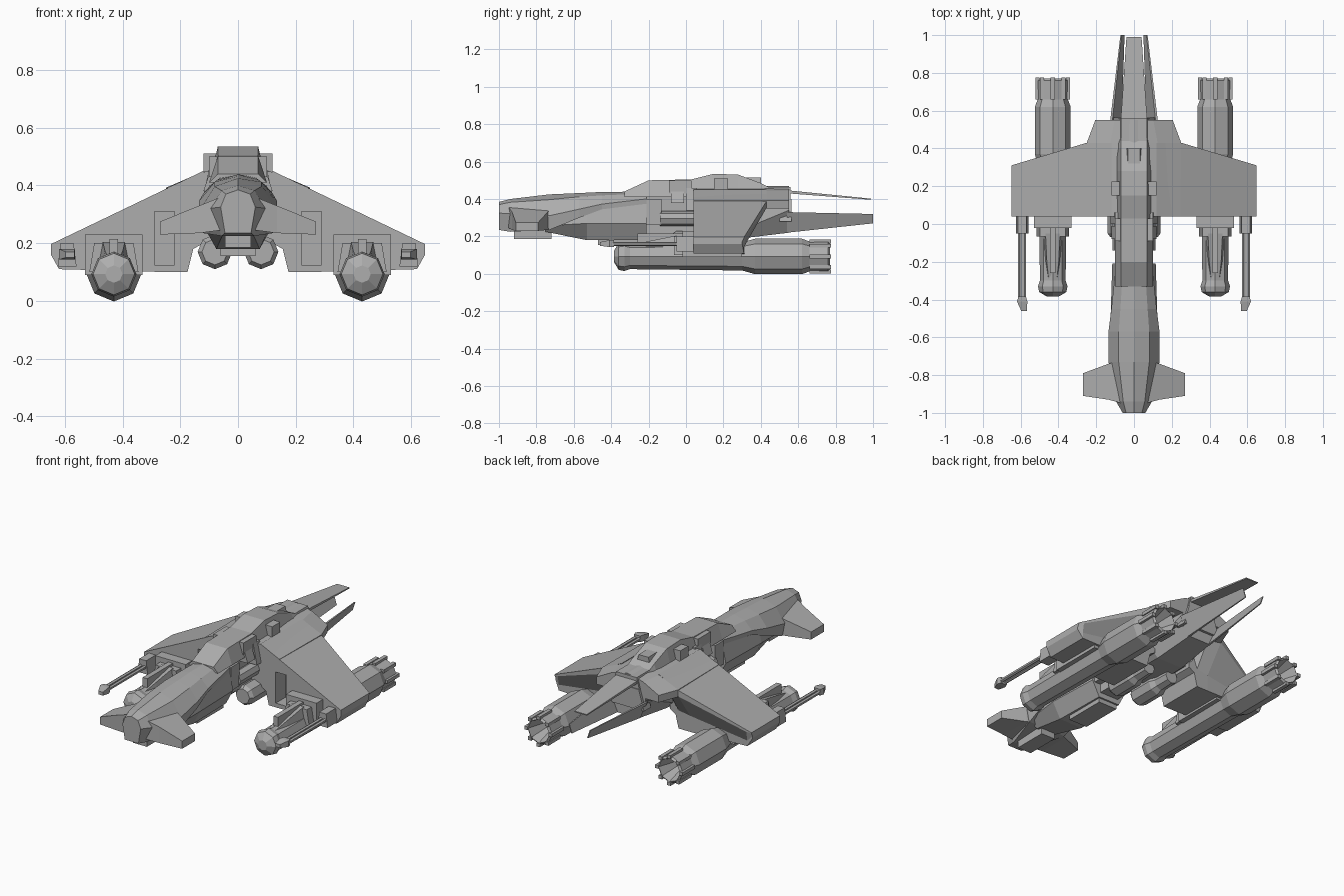
import bpy, bmesh, math

if "Cube" in bpy.data.objects:
    bpy.data.objects.remove(bpy.data.objects["Cube"], do_unlink=True)

grey = (.42, .42, .42, 1)
hull_grey = bpy.data.materials.new("hull_grey")
hull_grey.use_nodes = True
hull_grey.diffuse_color = grey
hull_grey.node_tree.nodes["Principled BSDF"].inputs["Base Color"].default_value = grey


def loft(name, rings, both=False):
    """Skin equal-length rings and cap the ends; both adds the copy on the other side."""
    bm = bmesh.new()
    for side in ((1, -1) if both else (1,)):
        loops = [[bm.verts.new((side * x, y, z)) for x, y, z in ring] for ring in rings]
        for near, far in zip(loops, loops[1:]):
            for i in range(len(near)):
                bm.faces.new((near[i - 1], near[i], far[i], far[i - 1]))
        bm.faces.new(loops[0])
        bm.faces.new(loops[-1])
    bmesh.ops.recalc_face_normals(bm, faces=bm.faces)
    mesh = bpy.data.meshes.new(name)
    bm.to_mesh(mesh)
    bm.free()
    mesh.materials.append(hull_grey)
    part = bpy.data.objects.new(name, mesh)
    bpy.context.collection.objects.link(part)
    return part


def rect(y, width, low, high, x=0, top=1):
    """Upright trapezoid at y; top is the width of its upper edge relative to the lower."""
    half = width / 2
    return [(x - half, y, low), (x + half, y, low),
            (x + half * top, y, high), (x - half * top, y, high)]


def box(name, width, front, back, low, high, x=0, top=1):
    """Straight block along y, mirrored when it stands off the centre line."""
    ends = [rect(y, width, low, high, x, top) for y in (front, back)]
    return loft(name, ends, both=x > 0)


def station(y, half, low, top, shoulder=.6, keel=.6, waist=.5, drop=.1):
    """Symmetric hull section: ridge, shoulder, waist and keel placed by proportion."""
    tall = top - low
    outline = [(half * shoulder, y, top - drop * tall),
               (half, y, low + waist * tall), (half * keel, y, low)]
    return [(0, y, top)] + outline + [(-x, y, z) for x, y, z in reversed(outline)]


def tube(name, x, z, profile, sides=8):
    """Faceted turned part along y from (y, radius) pairs, one on each side."""
    turns = [2 * math.pi * i / sides for i in range(sides)]
    loft(name, [[(x + r * math.sin(t), y, z - r * math.cos(t)) for t in turns]
                for y, r in profile], both=True)


# Nose: upper shell overhanging a narrower lower hull
loft("nose_shell", [
    station(y=-1, half=.06, low=.235, top=.385, shoulder=.7, keel=.75, waist=.6),
    station(y=-.94, half=.095, low=.225, top=.4, waist=.55),
    station(y=-.73, half=.135, low=.235, top=.425, keel=.9, waist=.4, drop=.15),
    station(y=-.57, half=.135, low=.3, top=.432, keel=.95, waist=.35, drop=.15),
    station(y=-.45, half=.12, low=.345, top=.438, keel=.95, waist=.3, drop=.2),
    station(y=-.21, half=.095, low=.375, top=.44, keel=1, waist=.4, drop=.15)])
loft("nose_lower_hull", [
    station(y=-.75, half=.11, low=.225, top=.33, shoulder=.9, keel=.5, waist=.3),
    station(y=-.53, half=.125, low=.18, top=.36, shoulder=.9),
    station(y=-.21, half=.115, low=.18, top=.4, shoulder=.8, waist=.4)])
box("chin_sensor", width=.09, front=-.92, back=-.72, low=.185, high=.25)
box("belly_fairing", width=.12, front=-.47, back=-.22, low=.155, high=.2)


# Canards taper outward from the nose
def side_rect(x, front, back, low, high):
    return [(x, front, low), (x, front, high), (x, back, high), (x, back, low)]


loft("canard", [side_rect(x=.06, front=-.95, back=-.72, low=.245, high=.36),
                side_rect(x=.135, front=-.93, back=-.74, low=.235, high=.33),
                side_rect(x=.27, front=-.91, back=-.79, low=.23, high=.275)], both=True)

# Neck between nose and centre body
box("neck_core", width=.12, front=-.25, back=.1, low=.21, high=.46)
box("neck_bulkhead", width=.2, front=-.21, back=-.13, low=.26, high=.4)
tube("neck_pipe", x=.075, z=.295, profile=[(-.14, .04), (.06, .04)])
box("neck_collar", width=.24, front=-.08, back=-.01, low=.38, high=.47, top=.75)
box("neck_clamp", x=.08, width=.04, front=-.09, back=.03, low=.43, high=.5)
box("neck_saddle", width=.25, front=0, back=.06, low=.34, high=.46, top=.8)

# Dorsal spine rising from the neck, with its hatch and side blocks
loft("dorsal_spine", [rect(y, width=.2, low=.41, high=high, top=.7) for y, high in (
    (-.33, .44), (-.2, .5), (.03, .505), (.15, .535), (.28, .53), (.4, .485), (.46, .455))])
box("spine_hatch", width=.08, front=.3, back=.4, low=.48, high=.515, top=.8)
box("spine_block", x=.09, width=.06, front=.15, back=.225, low=.44, high=.51)
box("rear_spine_frame", width=.17, front=.44, back=.56, low=.4, high=.465, top=.8)

# Shoulder deck and centre body
loft("shoulder_deck", [
    station(y=y, half=half, low=.35, top=.47, shoulder=.5, keel=1, waist=.35, drop=.2)
    for y, half in ((.04, .245), (.43, .25), (.55, .205))])
loft("centre_body", [
    station(y=.04, half=.15, low=.19, top=.42, shoulder=.9, waist=.2),
    station(y=.3, half=.14, low=.19, top=.42, shoulder=.9, waist=.2),
    station(y=.55, half=.12, low=.22, top=.42, shoulder=.9, waist=.6)])
tube("belly_thruster", x=.08, z=.17,
     profile=[(-.07, .045), (-.05, .06), (.1, .06), (.13, .045), (.22, .04)])


# Wings: deep sections whose top and rear edges fall away toward the tip
def wing_section(x, low, front=.04, heel=.32):
    top = .508 - .48 * x
    rear = min(.43, .505 - .3 * x)
    tall = top - low
    return [(x, front, top), (x, rear, top), (x, rear, top - tall / 8),
            (x, heel, low + tall / 3), (x, heel, low), (x, front, low)]


wing = loft("wings", [wing_section(x=.12, low=.2), wing_section(x=.155, low=.18),
                      wing_section(x=.175, low=.1), wing_section(x=.25, low=.1),
                      wing_section(x=.62, low=.11, heel=.31),
                      wing_section(x=.648, low=.16, heel=.3)], both=True)
cutter = box("bay_cutter", x=.255, width=.07, front=-.02, back=.13, low=.125, high=.31)
cutter.hide_render = True
cutter.hide_viewport = True
bay = wing.modifiers.new("bays", "BOOLEAN")
bay.operation, bay.object, bay.solver = "DIFFERENCE", cutter, "EXACT"

# Nacelles: long octagonal pods with ribbed, hollow nozzles
pod_x, pod_z = .43, .093
tube("nacelle", pod_x, pod_z, profile=[
    (-.385, .03), (-.36, .072), (-.33, .078), (-.3, .068), (.3, .075), (.37, .095),
    (.62, .095), (.66, .08), (.76, .082), (.77, .07), (.66, .035)])
for k in range(8):
    turn = math.pi / 4 * k
    rib_x, rib_z = pod_x + .08 * math.sin(turn), pod_z - .08 * math.cos(turn)
    box(f"nozzle_rib_{k}", x=rib_x, width=.022, front=.66, back=.775,
        low=rib_z - .01, high=rib_z + .01)

# Pylons and sloping fairings joining nacelles to wings
box("nacelle_pylon", x=pod_x, width=.2, front=-.02, back=.3, low=.09, high=.23)
box("pylon_front_block", x=pod_x, width=.17, front=-.065, back=.04, low=.1, high=.2, top=.8)
loft("nacelle_fairing", [rect(y=-.05, x=pod_x, width=.11, low=.12, high=.205, top=.7),
                         rect(y=-.2, x=pod_x, width=.09, low=.11, high=.175, top=.7),
                         rect(y=-.3, x=pod_x, width=.06, low=.11, high=.15, top=.7)], both=True)
box("fairing_rail", x=pod_x, width=.03, front=-.26, back=0, low=.15, high=.215)

# Wingtip cannons with twin barrels and a pointed muzzle
box("cannon_housing", x=.592, width=.065, front=-.05, back=.06, low=.12, high=.2, top=.7)
for name, barrel_x in (("inner_barrel", .58), ("outer_barrel", .605)):
    tube(name, x=barrel_x, z=.16, profile=[(-.42, .011), (-.04, .011)], sides=6)
loft("cannon_muzzle", [rect(y=-.46, x=.582, width=.03, low=.15, high=.17),
                       rect(y=-.41, x=.592, width=.055, low=.143, high=.18),
                       rect(y=-.385, x=.592, width=.04, low=.143, high=.18)], both=True)


# Tail: flat dorsal vane and two fins splayed in a V
def fin_section(y, foot, tip, low, high, thick):
    return [(foot, y, low), (foot + thick, y, low), (tip + thick, y, high), (tip, y, high)]


loft("tail_vane", [rect(y=.55, width=.14, low=.43, high=.446),
                   rect(y=.99, width=.08, low=.396, high=.402)])
loft("tail_fin", [fin_section(y=.54, foot=.065, tip=.115, low=.22, high=.33, thick=.012),
                  fin_section(y=1, foot=.05, tip=.066, low=.27, high=.32, thick=.006)], both=True)
box("tail_mount", width=.24, front=.5, back=.565, low=.28, high=.4, top=.7)
